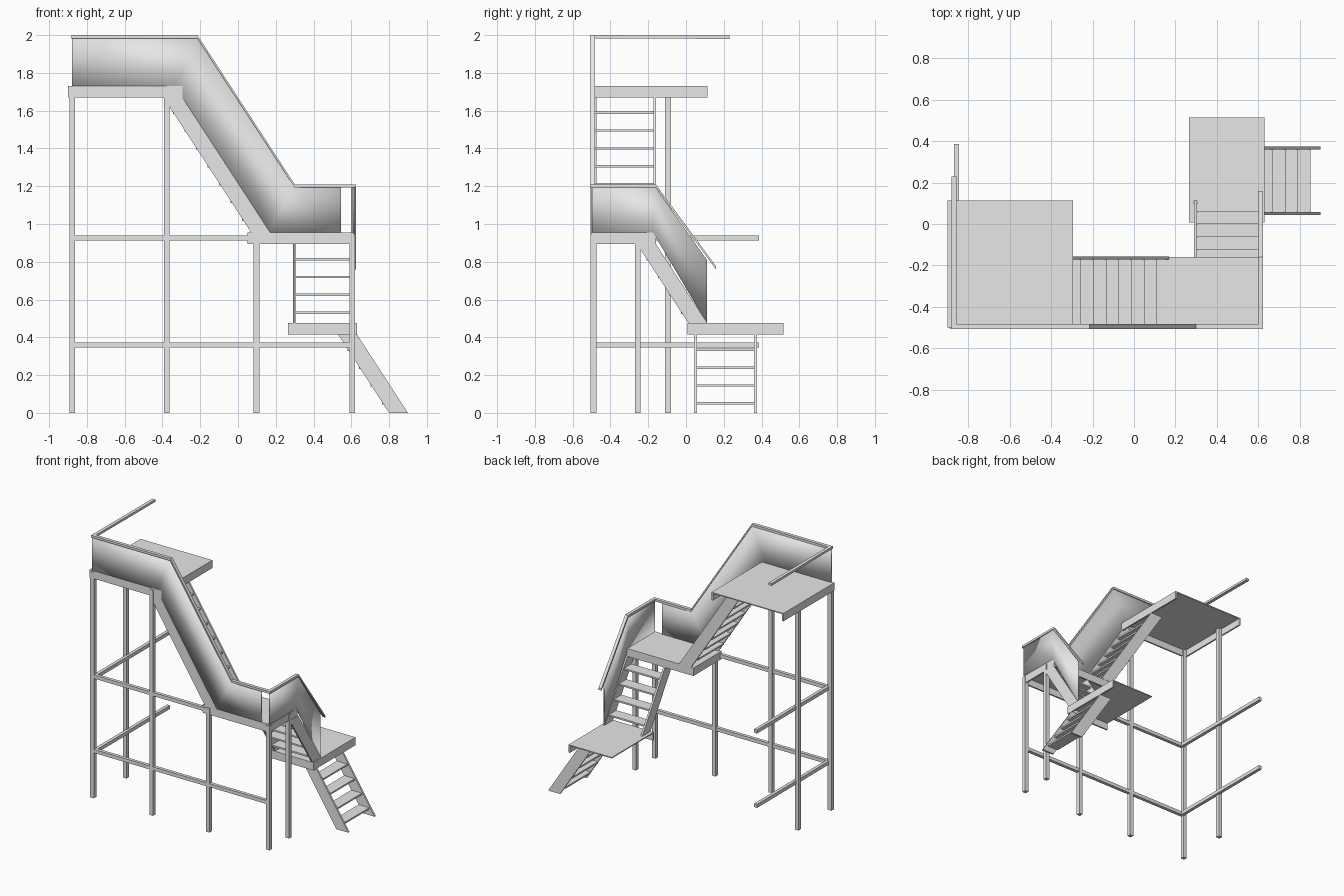
import bpy
import bmesh
from mathutils import Vector

cube = bpy.data.objects.get("Cube")
if cube:
    bpy.data.objects.remove(cube, do_unlink=True)

grey = bpy.data.materials.new("light_grey_steel")
grey.use_nodes = True
GREY = (0.8, 0.8, 0.8, 1)
grey.diffuse_color = GREY
grey.node_tree.nodes["Principled BSDF"].inputs["Base Color"].default_value = GREY

SLOPE = 0.65   # horizontal run per unit of drop
SKIRT = 0.06   # depth of the platform edge beams


def finish(name, bm):
    bmesh.ops.recalc_face_normals(bm, faces=bm.faces)
    mesh = bpy.data.meshes.new(name)
    bm.to_mesh(mesh)
    bm.free()
    mesh.materials.append(grey)
    obj = bpy.data.objects.new(name, mesh)
    bpy.context.collection.objects.link(obj)
    return obj


def place(run, u, v, z):
    """Point from distance along the run axis, across it, and height."""
    return Vector((u, v, z)) if run == "x" else Vector((v, u, z))


def prism(name, run, outline, lo, hi):
    """Extrude a side outline (u, z) across the run axis from lo to hi."""
    bm = bmesh.new()
    face = bm.faces.new([bm.verts.new(place(run, u, lo, z)) for u, z in outline])
    new = bmesh.ops.extrude_face_region(bm, geom=[face])["geom"]
    bmesh.ops.translate(bm, vec=place(run, 0, hi - lo, 0),
                        verts=[g for g in new if isinstance(g, bmesh.types.BMVert)])
    return finish(name, bm)


def box(name, x0, x1, y0, y1, z0, z1):
    return prism(name, "x", [(x0, z0), (x1, z0), (x1, z1), (x0, z1)], y0, y1)


def platform(name, x0, x1, y0, y1, top, sides):
    """Thin deck with edge beams on the chosen sides."""
    t = 0.012
    box(name + "_deck", x0, x1, y0, y1, top - 0.008, top)
    beams = {"front": (x0, x1, y0, y0 + t), "back": (x0, x1, y1 - t, y1),
             "right": (x0, x0 + t, y0, y1), "left": (x1 - t, x1, y0, y1)}
    for side in sides:
        box(name + "_" + side + "_beam", *beams[side], top - SKIRT, top)


def stair(name, run, edge, high, low, lo, hi, treads):
    """Two leaning stringers with open treads between them."""
    t = 0.014
    top = high - SKIRT
    end = edge + (top - low) * SLOPE
    outline = [(edge - 0.1, top), (edge, top), (end, low), (end - 0.1, low)]
    prism(name + "_stringer_a", run, outline, lo, lo + t)
    prism(name + "_stringer_b", run, outline, hi - t, hi)
    for i in range(treads):
        nose = edge + 0.04 + 0.061 * i
        z = high - 0.135 - 0.0945 * i
        prism(f"{name}_tread_{i + 1}", run,
              [(nose - 0.09, z - 0.012), (nose, z - 0.012), (nose, z), (nose - 0.09, z)],
              lo + t, hi - t)


def handrail(name, run, path, lo, hi):
    lower = [(u, z - 0.017) for u, z in reversed(path)]
    prism(name, run, path + lower, lo, hi)


def panel(name, run, upper, lower, v):
    """Thin smooth guard sheet between two matching edge lines."""
    bm = bmesh.new()
    a = [bm.verts.new(place(run, u, v, z)) for u, z in upper]
    b = [bm.verts.new(place(run, u, v, z)) for u, z in lower]
    for i in range(len(a) - 1):
        bm.faces.new((a[i], b[i], b[i + 1], a[i + 1]))
    obj = finish(name, bm)
    solid = obj.modifiers.new("thickness", "SOLIDIFY")
    solid.thickness = 0.01
    solid.offset = 0
    for poly in obj.data.polygons:
        poly.use_smooth = True


# Platforms
HIGH, MID, LOW = 1.73, 0.955, 0.475
platform("top_platform", -0.9, -0.295, -0.5, 0.113, HIGH, ("front", "left", "right"))
platform("middle_platform", 0.05, 0.615, -0.5, -0.16, MID, ("front", "back", "left", "right"))
platform("lower_platform", 0.265, 0.63, 0.008, 0.515, LOW, ("front", "left"))

# Stairs
stair("upper_stair", "x", -0.295, HIGH, MID, -0.5, -0.158, 7)
stair("middle_stair", "y", -0.16, MID, LOW, 0.29, 0.62, 4)
stair("lower_stair", "x", 0.63, LOW, 0, 0.043, 0.375, 4)

# Posts
posts = [(-0.877, -0.49, HIGH), (-0.877, -0.095, HIGH), (-0.378, -0.49, HIGH),
         (0.098, -0.49, MID), (0.605, -0.49, MID), (0.605, -0.255, MID)]
for i, (x, y, top) in enumerate(posts):
    r = 0.015
    box(f"post_{i + 1}", x - r, x + r, y - r, y + r, 0, top - 0.01)

# Bracing beams along the front and the side
for label, z, end in (("lower", 0.345, 0.605), ("upper", 0.912, 0.1)):
    box(label + "_front_brace", -0.877, end, -0.503, -0.478, z, z + 0.027)
    box(label + "_side_brace", -0.87, -0.845, -0.49, 0.387, z, z + 0.027)

# Guard panels
panel("front_guard_panel", "x",
      [(-0.88, 1.99), (-0.218, 1.99), (0.295, 1.2), (0.545, 1.2)],
      [(-0.88, HIGH), (-0.335, HIGH), (0.168, MID), (0.545, MID)], -0.495)
panel("side_guard_panel", "y",
      [(-0.495, 1.2), (-0.165, 1.2), (0.11, 0.81)],
      [(-0.495, MID), (-0.175, MID), (0.11, LOW)], 0.613)

# Handrails
handrail("front_handrail", "x",
         [(-0.88, 2.0), (-0.215, 2.0), (0.3, 1.21), (0.622, 1.21)], -0.508, -0.483)
handrail("side_handrail", "y", [(-0.508, 1.21), (-0.16, 1.21), (0.16, 0.775)], 0.6, 0.624)
handrail("top_side_handrail", "y", [(-0.508, 2.0), (0.23, 1.997)], -0.882, -0.857)
